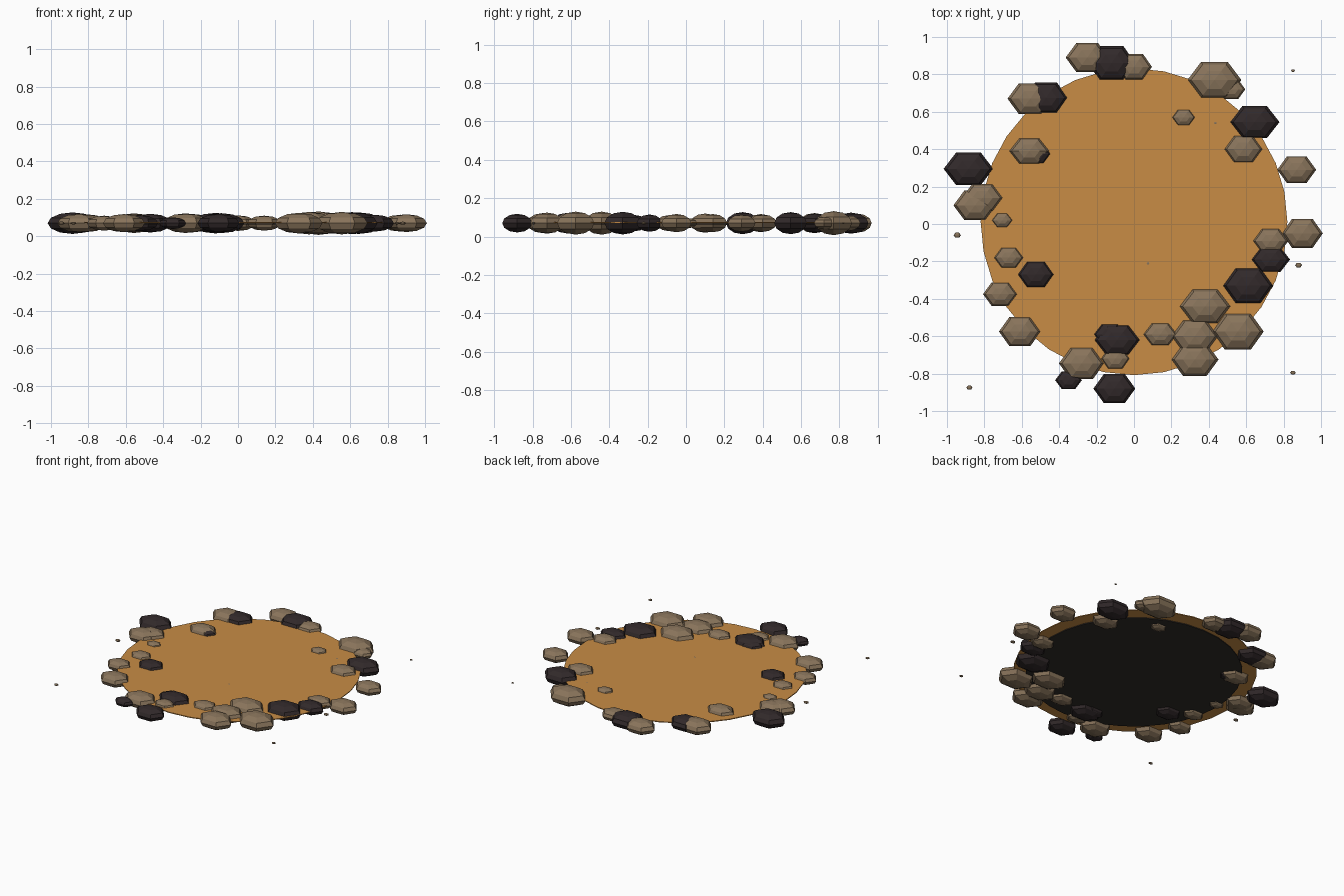
import bpy, math
from mathutils import Matrix

MID = 0.07  # height of the rock centres


def material(name, rgb):
    m = bpy.data.materials.new(name)
    m.diffuse_color = (*rgb, 1)
    return m


ORANGE = material("amber", (0.58, 0.265, 0.06))
SOOT = material("soot black", (0.03, 0.026, 0.022))
TAN = material("warm stone", (0.25, 0.175, 0.105))
DARK = material("charcoal stone", (0.031, 0.022, 0.023))


def disc(name, radius, z, y, mat):
    bpy.ops.mesh.primitive_cylinder_add(vertices=32, radius=radius, depth=0.006,
                                        location=(0, y, z))
    ob = bpy.context.object
    ob.name = name
    ob.data.materials.append(mat)


def rock(name, x, y, half_w, half_d, mat):
    """Flattened six-sided sphere with flat sides facing left and right."""
    bpy.ops.mesh.primitive_uv_sphere_add(segments=6, ring_count=6, radius=1)
    ob = bpy.context.object
    ob.name = name
    ob.data.transform(Matrix.Rotation(math.radians(30), 4, 'Z'))
    ob.data.transform(Matrix.Diagonal((half_w / math.cos(math.pi / 6), half_d,
                                       half_w * 0.5, 1)))
    ob.location = (x, y, MID)
    ob.data.materials.append(mat)


# Glowing pool surface and the dark bed below it
disc("pool_surface", 0.82, 0.073, 0.012, ORANGE)
disc("pool_bed", 0.73, 0.066, 0, SOOT)

# Rim stones: x, y, half width, half depth
tan_stones = [
    (-.25, .89, .10, .09), (0, .84, .083, .08), (.43, .77, .125, .11),
    (.52, .72, .065, .06), (.265, .57, .055, .05), (-.555, .67, .105, .095),
    (-.56, .39, .095, .08), (.585, .40, .09, .083), (.87, .29, .09, .083),
    (.90, -.05, .095, .09), (.73, -.09, .083, .075), (-.85, .10, .10, .09),
    (-.81, .14, .095, .085), (-.705, .02, .05, .043), (-.67, -.18, .07, .063),
    (-.715, -.375, .08, .072), (-.61, -.575, .097, .09), (-.28, -.745, .105, .097),
    (-.10, -.72, .068, .065), (.14, -.59, .08, .07), (.38, -.44, .12, .105),
    (.325, -.60, .11, .10), (.325, -.725, .11, .10), (.555, -.575, .12, .112),
]
dark_stones = [
    (-.12, .86, .11, .105), (-.47, .675, .10, .095), (.645, .545, .115, .098),
    (-.52, .375, .065, .06), (-.885, .295, .115, .10), (-.525, -.27, .085, .08),
    (.73, -.19, .09, .078), (.61, -.33, .118, .11), (-.09, -.62, .107, .093),
    (-.13, -.59, .075, .065), (-.35, -.835, .062, .055), (-.105, -.88, .097, .09),
]
for s in tan_stones:
    rock("tan_stone", *s, TAN)
for s in dark_stones:
    rock("dark_stone", *s, DARK)

# Scattered pebbles: x, y, radius
pebbles = [(.85, .82, .009), (.435, .54, .014), (.01, .30, .008), (.075, -.21, .014),
           (.88, -.22, .016), (-.945, -.06, .017), (-.88, -.875, .014),
           (.85, -.795, .013), (.20, -.66, .010)]
for x, y, r in pebbles:
    rock("pebble", x, y, r, r * 0.9, TAN)
